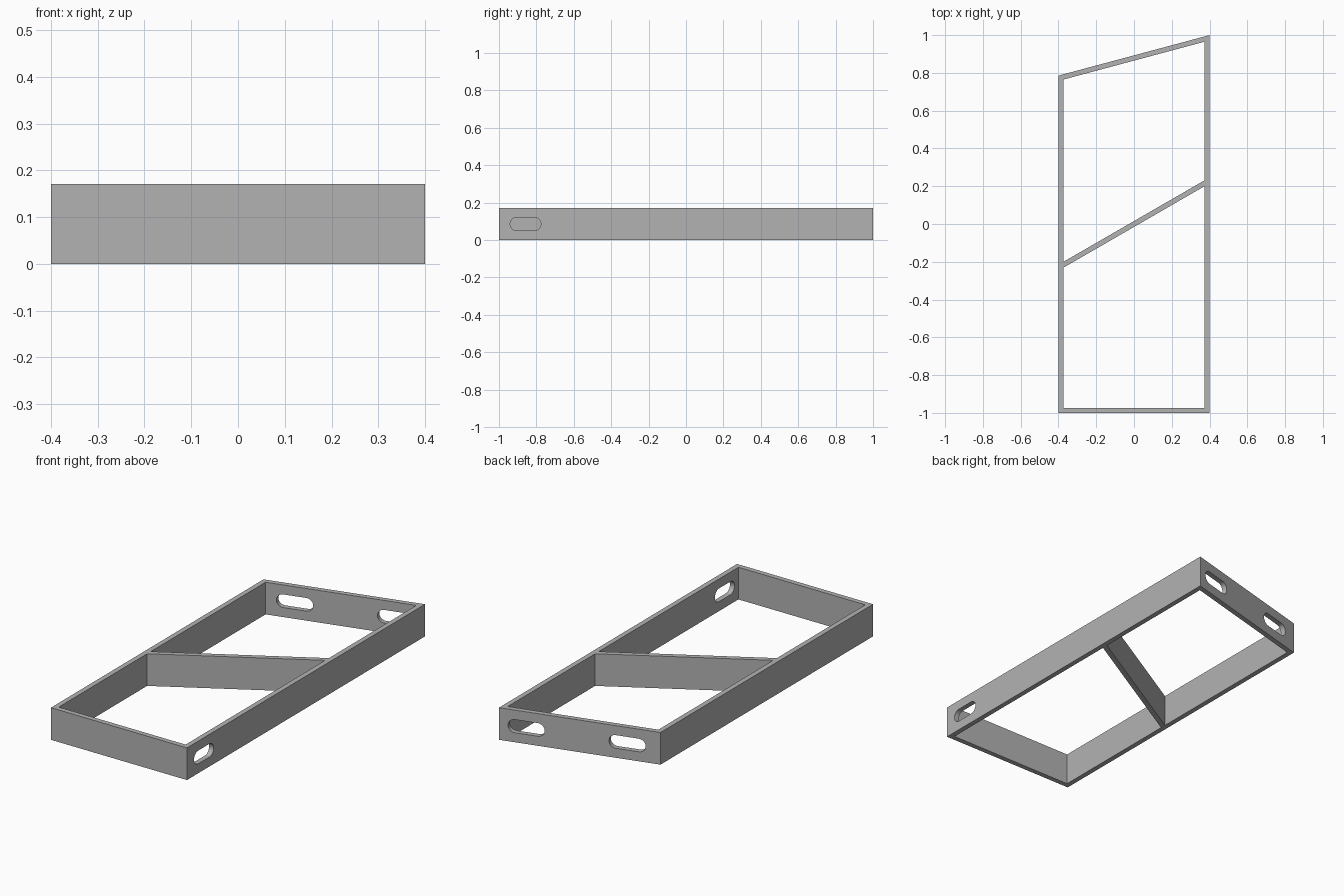
import bpy, bmesh, math
from mathutils import Matrix, Vector

if "Cube" in bpy.data.objects:
    bpy.data.objects.remove(bpy.data.objects["Cube"])

HALF_W, HALF_L, HEIGHT, WALL = 0.4, 1.0, 0.171, 0.027
END_ANGLE, BRACE_ANGLE = math.radians(15), math.radians(30)

grey = bpy.data.materials.new("plain grey")
grey.use_nodes = True
grey.diffuse_color = (0.45, 0.45, 0.45, 1)
grey.node_tree.nodes["Principled BSDF"].inputs["Base Color"].default_value = (0.45, 0.45, 0.45, 1)


def prism(name, outline, z0, z1, matrix=Matrix()):
    """Extrude a flat outline from z0 to z1, then place it."""
    bm = bmesh.new()
    face = bm.faces.new([bm.verts.new((x, y, z0)) for x, y in outline])
    new = bmesh.ops.extrude_face_region(bm, geom=[face])["geom"]
    bmesh.ops.translate(bm, vec=(0, 0, z1 - z0),
                        verts=[v for v in new if isinstance(v, bmesh.types.BMVert)])
    bmesh.ops.transform(bm, matrix=matrix, verts=bm.verts)
    bmesh.ops.recalc_face_normals(bm, faces=bm.faces)
    mesh = bpy.data.meshes.new(name)
    bm.to_mesh(mesh)
    bm.free()
    mesh.materials.append(grey)
    obj = bpy.data.objects.new(name, mesh)
    bpy.context.collection.objects.link(obj)
    return obj


def slot(name, centre, along, length, width=0.07, steps=12):
    """Rounded slot cutter running in the direction 'along' through a wall."""
    r, half = width / 2, (length - width) / 2
    outline = []
    for side in (1, -1):
        for i in range(steps + 1):
            a = math.pi * (i / steps - 0.5)
            outline.append((side * (half + r * math.cos(a)), side * r * math.sin(a)))
    u, up = Vector(along).normalized(), Vector((0, 0, 1))
    matrix = Matrix((u, up, u.cross(up))).transposed().to_4x4()
    matrix.translation = centre
    return prism(name, outline, -0.06, 0.06, matrix)


def back_y(x, inset=0.0):
    return HALF_L - (HALF_W - x) * math.tan(END_ANGLE) - inset / math.cos(END_ANGLE)


def brace_y(x, side):
    return x * math.tan(BRACE_ANGLE) + side * WALL / 2 / math.cos(BRACE_ANGLE)


# Solid block with the slanted back end
frame = prism("braced_frame", [(-HALF_W, -HALF_L), (HALF_W, -HALF_L),
                               (HALF_W, back_y(HALF_W)), (-HALF_W, back_y(-HALF_W))], 0, HEIGHT)

# Two openings, leaving the walls and the diagonal brace
xi = HALF_W - WALL
cutters = [
    prism("front_opening", [(-xi, WALL - HALF_L), (xi, WALL - HALF_L),
                            (xi, brace_y(xi, -1)), (-xi, brace_y(-xi, -1))], -0.1, HEIGHT + 0.1),
    prism("back_opening", [(-xi, brace_y(-xi, 1)), (xi, brace_y(xi, 1)),
                           (xi, back_y(xi, WALL)), (-xi, back_y(-xi, WALL))], -0.1, HEIGHT + 0.1),
]

# Slot in the side wall and two slots in the slanted back wall
mid = HEIGHT / 2
cutters.append(slot("side_slot", (HALF_W - WALL / 2, -0.858, mid), (0, 1, 0), 0.165))
for x in (0.268, -0.232):
    cutters.append(slot("back_slot", (x, back_y(x, WALL / 2), mid),
                        (math.cos(END_ANGLE), math.sin(END_ANGLE), 0), 0.188))

# Apply the cuts and discard the cutters
bpy.context.view_layer.objects.active = frame
for cutter in cutters:
    mod = frame.modifiers.new("cut", "BOOLEAN")
    mod.operation, mod.solver, mod.object = "DIFFERENCE", "EXACT", cutter
    bpy.ops.object.modifier_apply(modifier=mod.name)
    bpy.data.objects.remove(cutter)

# Smooth slot ends, crisp edges elsewhere
bpy.ops.object.select_all(action="DESELECT")
frame.select_set(True)
bpy.ops.object.shade_smooth_by_angle(angle=math.radians(30))
